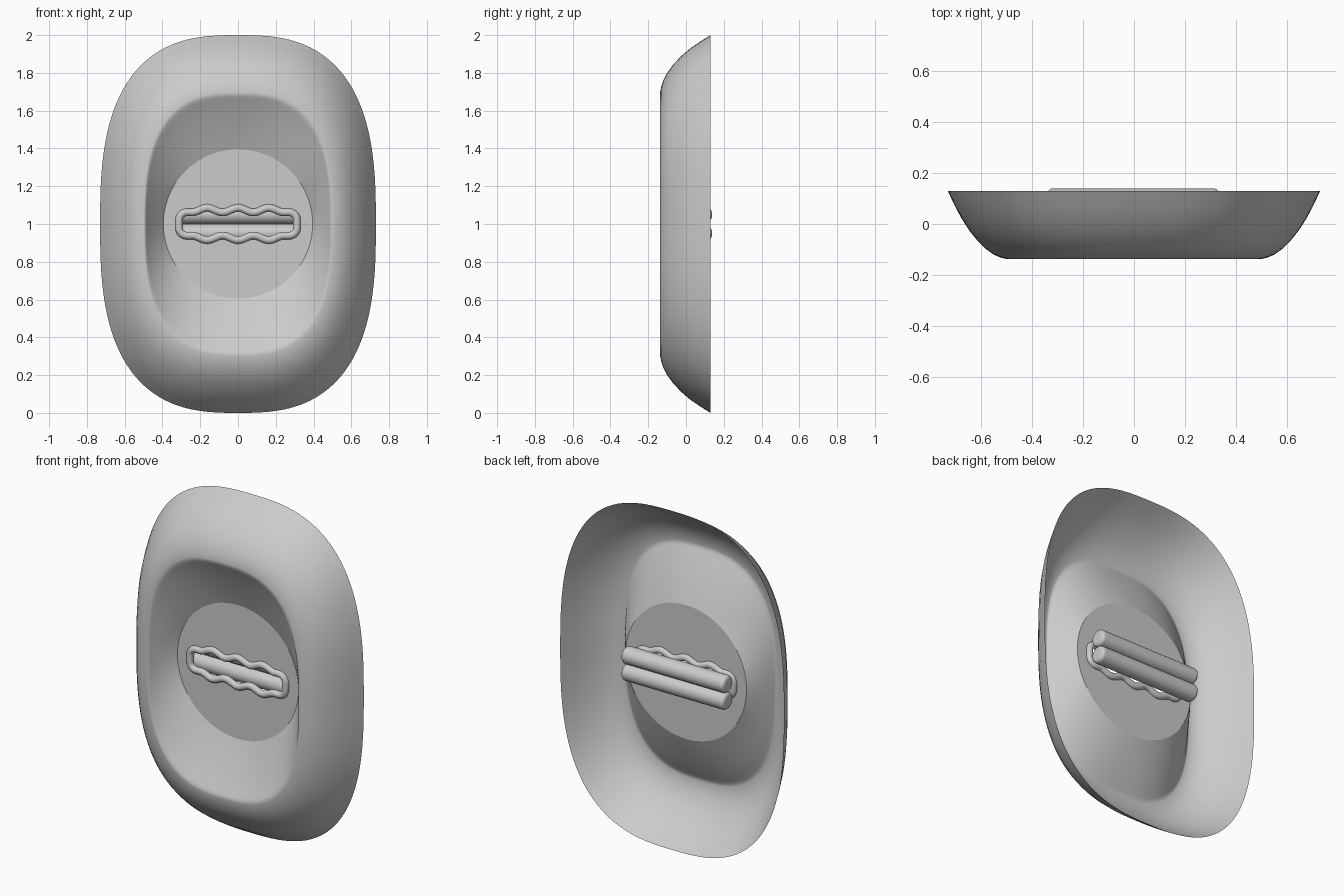
import bpy, bmesh
from math import cos, sin, pi, copysign

if "Cube" in bpy.data.objects:
    bpy.data.objects.remove(bpy.data.objects["Cube"])

CZ = 1.0     # centre height
N = 160      # points around the shell


def super_r(t, a, b, n):
    """Polar radius of a superellipse."""
    return (abs(cos(t) / a) ** n + abs(sin(t) / b) ** n) ** (-1 / n)


def finish(bm, name, angle=35):
    bmesh.ops.recalc_face_normals(bm, faces=bm.faces)
    me = bpy.data.meshes.new(name)
    bm.to_mesh(me)
    bm.free()
    ob = bpy.data.objects.new(name, me)
    bpy.context.collection.objects.link(ob)
    select(ob)
    bpy.ops.object.shade_smooth_by_angle(angle=angle * pi / 180)
    return ob


def select(ob):
    bpy.ops.object.select_all(action='DESELECT')
    ob.select_set(True)
    bpy.context.view_layer.objects.active = ob


# section shapes: rim, crest and central disc
def rim(t):
    return super_r(t, 0.73, 1.0, 2.75)


def crest(t):
    return super_r(t, 0.493, 0.687, 2.75)


def disc(t):
    return 0.395


# dished surround: (from shape, to shape, blend, depth)
sections = [(rim, crest, u, y) for u, y in (
    (0, .13), (.11, .075), (.226, .022), (.36, -.027), (.5, -.068),
    (.63, -.098), (.76, -.12), (.88, -.132), (.97, -.137))]
sections += [(crest, disc, u, y) for u, y in (
    (0.0, -.137), (.05, -.131), (.12, -.119), (.35, -.085),
    (.6, -.05), (.85, -.018), (1, 0))]
bm = bmesh.new()
rings = []
for f, g, u, y in sections:
    ring = []
    for i in range(N):
        t = 2 * pi * i / N
        r = f(t) * (1 - u) + g(t) * u
        ring.append(bm.verts.new((r * cos(t), y, CZ + r * sin(t))))
    rings.append(ring)
for a, b in zip(rings, rings[1:]):
    for i in range(N):
        j = (i + 1) % N
        bm.faces.new((a[i], a[j], b[j], b[i]))
finish(bm, "dished_surround", 60)


# wavy slot outline, mirrored top and bottom
def slot_path():
    half = []
    for i in range(7):                      # right end corner
        a = pi / 2 * i / 6
        half.append((0.27 + 0.042 * cos(a), 0.02 + 0.042 * sin(a)))
    M = 72
    for i in range(1, M):                   # wavy run
        x = 0.27 - 0.54 * i / M
        wave = 0.073 + 0.012 * cos(2 * pi * x / 0.163)
        k = min(1, (0.27 - abs(x)) / 0.03)
        half.append((x, 0.062 * (1 - k) + wave * k))
    for i in range(7):                      # left end corner
        a = pi / 2 + pi / 2 * i / 6
        half.append((-0.27 + 0.042 * cos(a), 0.02 + 0.042 * sin(a)))
    return half + [(x, -z) for x, z in reversed(half)]


path = slot_path()

# flat centre plate with the slot opening
bm = bmesh.new()
edges = []
outer = [(disc(0) * cos(2 * pi * i / N), disc(0) * sin(2 * pi * i / N)) for i in range(N)]
for loop in (outer, path):
    vs = [bm.verts.new((x, 0, CZ + z)) for x, z in loop]
    edges += [bm.edges.new((vs[i], vs[(i + 1) % len(vs)])) for i in range(len(vs))]
bmesh.ops.triangle_fill(bm, use_beauty=True, use_dissolve=False, edges=edges, normal=(0, -1, 0))
finish(bm, "centre_plate")

# rounded wavy lip around the slot
cu = bpy.data.curves.new("slot_lip", 'CURVE')
cu.dimensions = '3D'
cu.bevel_depth = 0.02
cu.bevel_resolution = 4
sp = cu.splines.new('POLY')
sp.points.add(len(path) - 1)
for p, (x, z) in zip(sp.points, path):
    p.co = (x, 0, CZ + z, 1)
sp.use_cyclic_u = True
lip = bpy.data.objects.new("slot_lip", cu)
bpy.context.collection.objects.link(lip)
select(lip)
bpy.ops.object.convert(target='MESH')
bpy.ops.object.shade_smooth()

# pair of rounded rollers behind the slot
for name, s in (("upper_roller", 1), ("lower_roller", -1)):
    bpy.ops.mesh.primitive_cylinder_add(vertices=40, radius=0.05, depth=0.672,
                                        location=(-0.003, 0.089, CZ + 0.05 * s),
                                        rotation=(0, pi / 2, 0))
    ob = bpy.context.object
    ob.name = name
    bev = ob.modifiers.new("round_ends", 'BEVEL')
    bev.width = 0.02
    bev.segments = 5
    bev.limit_method = 'ANGLE'
    bev.angle_limit = 0.8
    bpy.ops.object.shade_smooth_by_angle(angle=pi / 4)
    bpy.ops.object.modifier_apply(modifier="round_ends")
    bpy.ops.object.shade_smooth_by_angle(angle=pi / 4)
